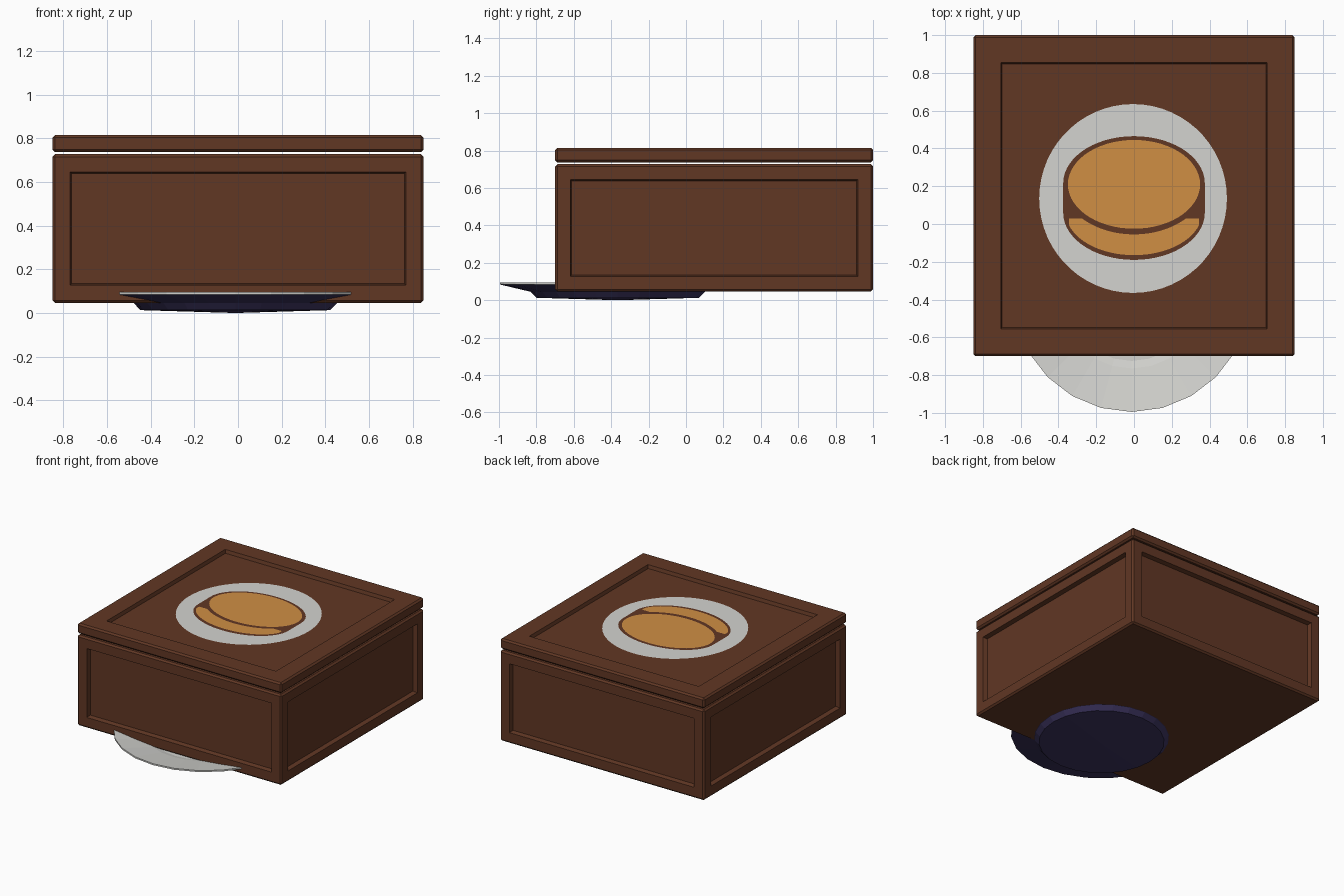
import bpy, bmesh, math

if "Cube" in bpy.data.objects:
    bpy.data.objects.remove(bpy.data.objects["Cube"])


def mat(name, rgb):
    def lin(c):
        c /= 255
        return c / 12.92 if c <= 0.04045 else ((c + 0.055) / 1.055) ** 2.4
    m = bpy.data.materials.new(name)
    m.diffuse_color = (*[lin(c) for c in rgb], 1)
    m.use_nodes = True
    m.node_tree.nodes["Principled BSDF"].inputs["Base Color"].default_value = m.diffuse_color
    return m


BROWN = mat("brown wood", (97, 55, 36))
GREY = mat("pale grey", (212, 212, 208))
ORANGE = mat("golden orange", (208, 143, 68))
NAVY = mat("dark indigo", (60, 52, 95))


def finish(name, bm, *mats):
    me = bpy.data.meshes.new(name)
    bm.to_mesh(me)
    bm.free()
    ob = bpy.data.objects.new(name, me)
    for m in mats:
        me.materials.append(m)
    bpy.context.collection.objects.link(ob)
    return ob


def panelled_box(name, z0, z1, wanted, border, depth):
    """Bevelled box with a sunken panel on every face chosen by its normal."""
    bm = bmesh.new()
    bmesh.ops.create_cube(bm, size=1)
    for v in bm.verts:
        v.co = (v.co.x * 1.7, v.co.y * 1.7 + 0.15, (z0 + z1) / 2 + v.co.z * (z1 - z0))
    bmesh.ops.bevel(bm, geom=bm.edges[:], offset=0.012, segments=1, affect='EDGES')
    bm.normal_update()
    faces = [f for f in bm.faces if wanted(f.normal)]
    bmesh.ops.inset_individual(bm, faces=faces, thickness=border - 0.012)
    bmesh.ops.inset_individual(bm, faces=faces, thickness=0.01)
    for f in faces:
        n = f.normal.copy()
        for v in f.verts:
            v.co -= n * depth
    finish(name, bm, BROWN)


# chest body with four side panels, and lid with a top panel
panelled_box("chest_body", 0.046, 0.727,
             lambda n: max(abs(n.x), abs(n.y)) > 0.99, 0.11, 0.033)
panelled_box("chest_lid", 0.737, 0.815, lambda n: n.z > 0.99, 0.2, 0.025)

# plate poking out under the front: lathe, pale on top and dark beneath
N = 24
profile = [(0, 0.05), (0.36, 0.05), (0.40, 0.06), (0.63, 0.095),
           (0.63, 0.084), (0.465, 0.045), (0.435, 0.013), (0, 0.0)]
bm = bmesh.new()
rings = []
for r, z in profile:
    count = N if r else 1
    rings.append([bm.verts.new((-0.012 + r * math.cos(math.tau * k / N),
                                -0.365 + r * math.sin(math.tau * k / N), z))
                  for k in range(count)])
for i, (a, b) in enumerate(zip(rings, rings[1:])):
    for k in range(N):
        quad = [a[k % len(a)], b[k % len(b)], b[(k + 1) % len(b)], a[(k + 1) % len(a)]]
        f = bm.faces.new(list(dict.fromkeys(quad)))
        f.material_index = 0 if i < 4 else 1
bmesh.ops.recalc_face_normals(bm, faces=bm.faces[:])
finish("plate", bm, GREY, NAVY)

# painted lid picture: thin flat layers on the lid panel
FLOOR = 0.79


def flat(name, points, layer, material):
    bm = bmesh.new()
    f = bm.faces.new([bm.verts.new((x, y, FLOOR + 0.002 * layer)) for x, y in points])
    bm.normal_update()
    if f.normal.z < 0:
        f.normal_flip()
    finish(name, bm, material)


def arc(cx, cy, rx, ry, a0, a1, n):
    return [(cx + rx * math.cos(math.radians(a0 + (a1 - a0) * k / n)),
             cy + ry * math.sin(math.radians(a0 + (a1 - a0) * k / n)))
            for k in range(n + 1)]


flat("painted_dish", arc(-0.005, 0.135, 0.497, 0.5, 0, 354, 59), 1, GREY)
flat("painted_cake_outline",
     arc(0, 0.215, 0.375, 0.25, 0, 180, 30) + arc(0, 0.06, 0.375, 0.25, 180, 360, 30),
     2, BROWN)
flat("painted_cake_top", arc(0, 0.21, 0.35, 0.235, 0, 354, 59), 3, ORANGE)
lower = arc(0, 0.06, 0.36, 0.225, 196.6, 343.4, 30)
upper = [(x, min(0.03, 0.21 - 0.265 * math.sqrt(1 - (x / 0.375) ** 2)))
         for x in [0.345 - 0.69 * k / 30 for k in range(31)]]
flat("painted_cake_side", lower + upper, 3, ORANGE)
